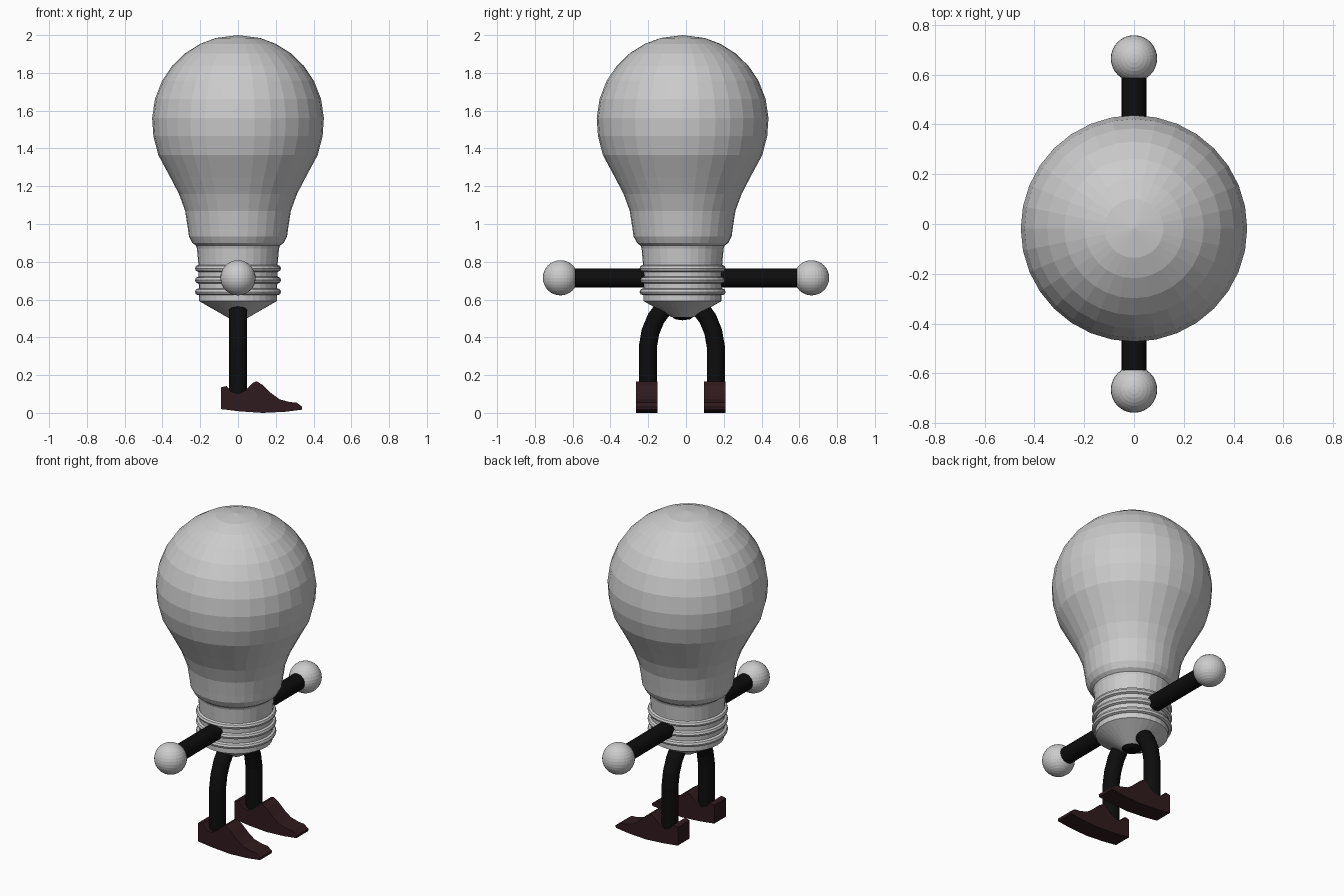
import bpy, bmesh, math
from mathutils import Vector

if "Cube" in bpy.data.objects:
    bpy.data.objects.remove(bpy.data.objects["Cube"])

CY = -0.018   # the body axis sits slightly off centre


def material(name, rgb):
    m = bpy.data.materials.new(name)
    m.diffuse_color = (*rgb, 1)
    m.use_nodes = True
    m.node_tree.nodes["Principled BSDF"].inputs["Base Color"].default_value = m.diffuse_color
    return m


BLACK = material("black", (0.004, 0.004, 0.004))
MAROON = material("maroon", (0.03, 0.011, 0.013))


def finish(name, bm, mat=None):
    bmesh.ops.recalc_face_normals(bm, faces=bm.faces[:])
    me = bpy.data.meshes.new(name)
    bm.to_mesh(me)
    bm.free()
    ob = bpy.data.objects.new(name, me)
    bpy.context.collection.objects.link(ob)
    if mat:
        me.materials.append(mat)
    return ob


def lathe(name, profile, mat=None, sides=32):
    """Spin (radius, z) points around the body axis."""
    bm = bmesh.new()
    vs = [bm.verts.new((r, CY, z)) for r, z in profile]
    es = [bm.edges.new(p) for p in zip(vs, vs[1:])]
    bmesh.ops.spin(bm, geom=vs + es, cent=(0, CY, 0), axis=(0, 0, 1),
                   angle=math.tau, steps=sides)
    bmesh.ops.remove_doubles(bm, verts=bm.verts[:], dist=1e-4)
    return finish(name, bm, mat)


def tube(name, path, r, mat, sides=20):
    """Capped round tube along a path lying in the YZ plane."""
    bm = bmesh.new()
    pts = [Vector(p) for p in path]
    rings = []
    for i, p in enumerate(pts):
        t = (pts[min(i + 1, len(pts) - 1)] - pts[max(i - 1, 0)]).normalized()
        u = Vector((1, 0, 0))
        v = t.cross(u)
        rings.append([bm.verts.new(p + r * (math.cos(a) * u + math.sin(a) * v))
                      for a in (math.tau * k / sides for k in range(sides))])
    for a, b in zip(rings, rings[1:]):
        for k in range(sides):
            j = (k + 1) % sides
            bm.faces.new((a[k], a[j], b[j], b[k]))
    bm.faces.new(rings[0])
    bm.faces.new(rings[-1])
    return finish(name, bm, mat)


# Glass bulb: spherical crown flowing into a narrow neck
R, ZC = 0.455, 1.545
crown = [(R * math.sin(math.radians(a)), ZC + R * math.cos(math.radians(a)))
         for a in (0, 15, 26, 38, 50, 62, 75, 88, 100)]
lathe("glass_bulb", crown + [(0.422, 1.365), (0.36, 1.25), (0.313, 1.16),
                             (0.28, 1.07), (0.266, 0.98), (0.26, 0.935),
                             (0.242, 0.9), (0.215, 0.88), (0, 0.88)])

# Metal screw base with a conical bottom
lathe("screw_base", [(0, 0.885), (0.222, 0.885), (0.217, 0.87), (0.21, 0.79),
                     (0.206, 0.592), (0.06, 0.508), (0, 0.508)])
for i, z in enumerate((0.765, 0.703, 0.641)):
    ring = [(0.21 + 0.018 * math.cos(a), z + 0.018 * math.sin(a))
            for a in (math.tau * k / 8 for k in range(9))]
    lathe(f"screw_thread_{i + 1}", ring)
lathe("contact_tip", [(0, 0.515), (0.06, 0.51), (0.04, 0.496), (0, 0.49)], BLACK)

# Shoe outline in (x, z), toes toward +x
SHOE = [(-0.09, 0.135), (-0.06, 0.142), (-0.035, 0.112), (0, 0.1), (0.04, 0.12),
        (0.08, 0.16), (0.1, 0.167), (0.13, 0.148), (0.175, 0.105), (0.22, 0.072),
        (0.275, 0.057), (0.31, 0.055), (0.34, 0.032), (0.338, 0.017),
        (0.25, 0.006), (0.13, 0), (0.01, 0.008), (-0.09, 0.02)]

for side, s in (("right", -1), ("left", 1)):
    # Arm and ball hand
    tube(f"{side}_arm", [(0, s * 0.15, 0.715), (0, s * 0.62, 0.715)], 0.05, BLACK)
    bm = bmesh.new()
    bmesh.ops.create_uvsphere(bm, u_segments=32, v_segments=16, radius=0.093)
    bmesh.ops.translate(bm, verts=bm.verts[:], vec=(0, s * 0.665, 0.715))
    finish(f"{side}_hand", bm)

    # Bent leg
    path = [(0.18, 0.09), (0.18, 0.35), (0.166, 0.43), (0.137, 0.5), (0.085, 0.57)]
    tube(f"{side}_leg", [(0, CY - 0.004 + s * y, z) for y, z in path], 0.048, BLACK)

    # Flat-sided shoe
    bm = bmesh.new()
    yc = CY - 0.01 + s * 0.18
    f = bm.faces.new([bm.verts.new((x, yc - 0.0575, z)) for x, z in SHOE])
    ext = bmesh.ops.extrude_face_region(bm, geom=[f], use_keep_orig=True)
    bmesh.ops.translate(bm, vec=(0, 0.115, 0),
                        verts=[g for g in ext["geom"] if isinstance(g, bmesh.types.BMVert)])
    finish(f"{side}_shoe", bm, MAROON)
